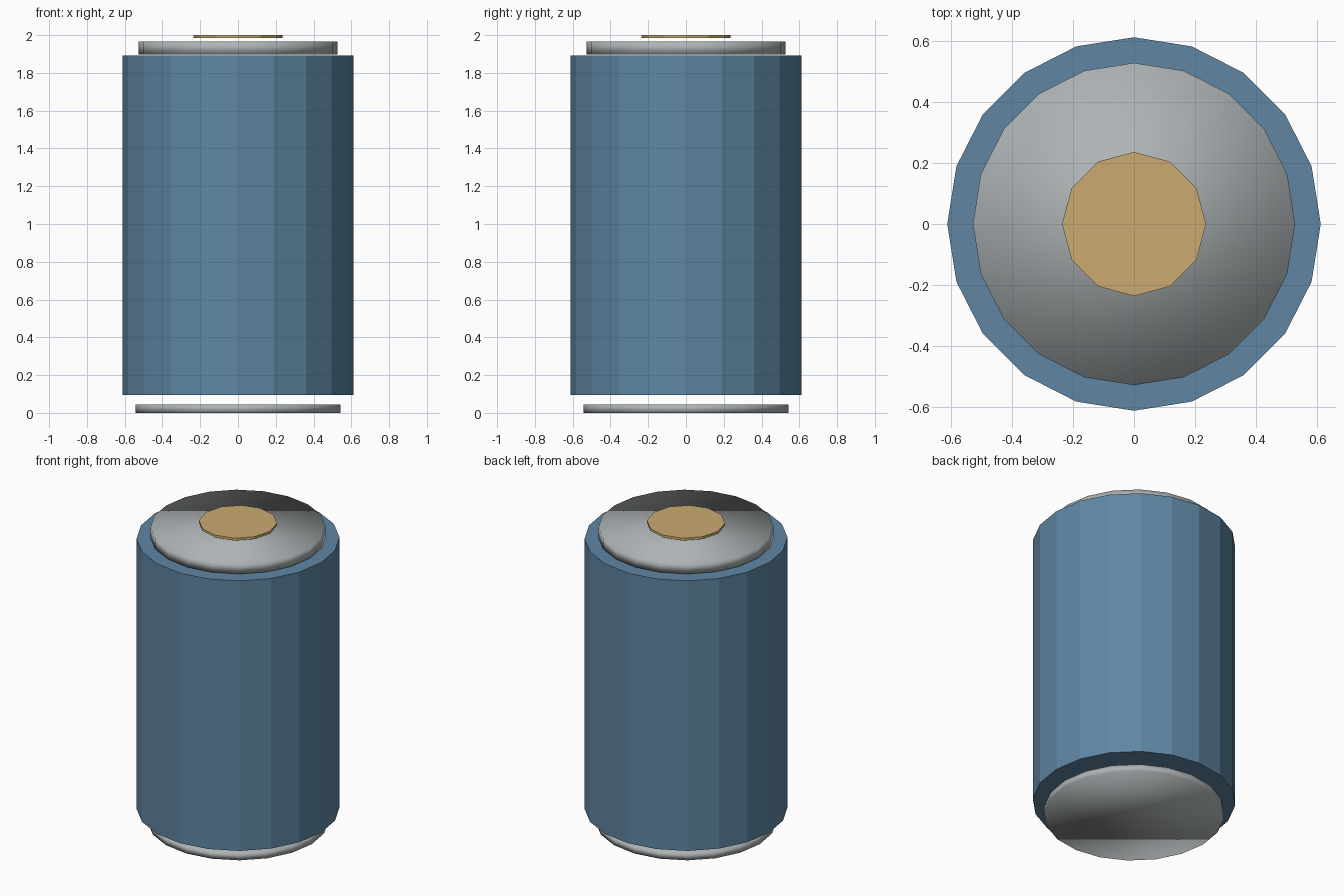
import bpy
import bmesh
from mathutils import Matrix

cube = bpy.data.objects.get("Cube")
if cube:
    bpy.data.objects.remove(cube, do_unlink=True)


def material(name, rgb):
    mat = bpy.data.materials.new(name)
    mat.use_nodes = True
    mat.diffuse_color = (*rgb, 1)
    mat.node_tree.nodes["Principled BSDF"].inputs["Base Color"].default_value = (*rgb, 1)
    return mat


def disc(name, sides, radius, bottom, top, mat, smooth=False):
    """Closed upright cylinder between two heights."""
    bm = bmesh.new()
    bmesh.ops.create_cone(
        bm, cap_ends=True, segments=sides, radius1=radius, radius2=radius,
        depth=top - bottom, matrix=Matrix.Translation((0, 0, (bottom + top) / 2)))
    for face in bm.faces:
        face.smooth = smooth
    mesh = bpy.data.meshes.new(name)
    bm.to_mesh(mesh)
    bm.free()
    mesh.materials.append(mat)
    obj = bpy.data.objects.new(name, mesh)
    bpy.context.collection.objects.link(obj)
    return obj


blue = material("blue casing", (0.115, 0.24, 0.37))
steel = material("grey steel", (0.42, 0.45, 0.46))
brass = material("brass", (0.60, 0.41, 0.16))

# Faceted casing
disc("casing", 20, 0.612, 0.095, 1.892, blue)

# Soft-shaded end plates, standing slightly clear of the casing
disc("bottom_plate", 20, 0.543, 0.0, 0.045, steel, smooth=True)
disc("top_plate", 20, 0.528, 1.898, 1.967, steel, smooth=True)

# Contact button above the top plate
disc("contact_button", 12, 0.236, 1.984, 2.0, brass)
